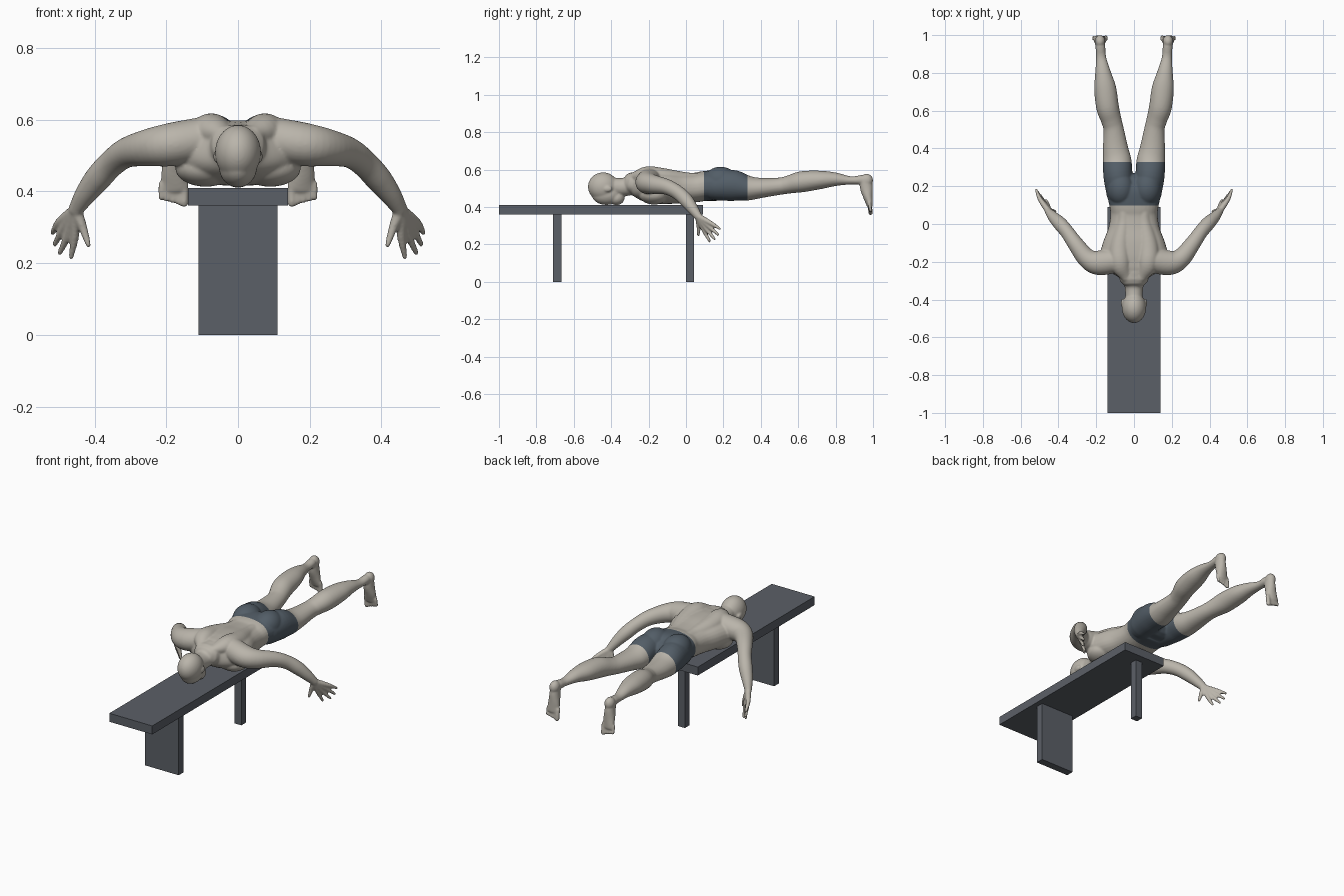
import bpy, bmesh, math
from mathutils import Vector, Matrix

if "Cube" in bpy.data.objects:
    bpy.data.objects.remove(bpy.data.objects["Cube"], do_unlink=True)


def material(name, rgb):
    m = bpy.data.materials.new(name)
    m.use_nodes = True
    m.diffuse_color = (*rgb, 1)
    m.node_tree.nodes["Principled BSDF"].inputs["Base Color"].default_value = (*rgb, 1)
    return m


skin = material("pale skin", (0.49, 0.46, 0.405))
cloth = material("slate cloth", (0.085, 0.11, 0.135))
paint = material("dark grey paint", (0.105, 0.115, 0.135))


def box(name, x, y, z):
    """Box from (low, high) pairs."""
    bm = bmesh.new()
    size = [b - a for a, b in (x, y, z)]
    mid = [(a + b) / 2 for a, b in (x, y, z)]
    bmesh.ops.create_cube(bm, size=1, matrix=Matrix.LocRotScale(Vector(mid), None, Vector(size)))
    me = bpy.data.meshes.new(name)
    bm.to_mesh(me)
    bm.free()
    me.materials.append(paint)
    bpy.context.scene.collection.objects.link(bpy.data.objects.new(name, me))


def blob(bm, centre, radii):
    bmesh.ops.create_icosphere(bm, subdivisions=4, radius=1,
                               matrix=Matrix.LocRotScale(Vector(centre), None, Vector(radii)))


def spline(a, b, c, d, t):
    return 0.5 * (2 * b + (c - a) * t + (2 * a - 5 * b + 4 * c - d) * t * t
                  + (3 * b - a - 3 * c + d) * t ** 3)


def tube(bm, stations, power=1.0, sides=32, steps=5):
    """Smooth closed tube through stations of (x, y, z, half width, half height)."""
    s = [Vector(p) for p in stations]
    s = [2 * s[0] - s[1]] + s + [2 * s[-1] - s[-2]]
    path = [spline(*s[i:i + 4], k / steps) for i in range(len(s) - 3) for k in range(steps)]
    path.append(s[-2])
    pts = [Vector(p[:3]) for p in path]
    rings = []
    last = len(path) - 1
    for i, p in enumerate(path):
        turn = (pts[min(i + 1, last)] - pts[max(i - 1, 0)]).to_track_quat('Y', 'Z')
        # extra shrinking rings round off both ends
        angles = [0]
        if i == 0:
            angles = [-80, -50, -25, 0]
        elif i == last:
            angles = [0, 25, 50, 80]
        for a in map(math.radians, angles):
            ring = []
            for j in range(sides):
                u = 2 * math.pi * j / sides
                c, d = math.cos(u), math.sin(u)
                c = math.copysign(abs(c) ** power, c) * p[3] * math.cos(a)
                d = math.copysign(abs(d) ** power, d) * p[4] * math.cos(a)
                out = min(p[3], p[4]) * math.sin(a)
                ring.append(bm.verts.new(pts[i] + turn @ Vector((c, out, d))))
            rings.append(ring)
    for r, q in zip(rings, rings[1:]):
        for j in range(sides):
            k = (j + 1) % sides
            bm.faces.new((r[j], r[k], q[k], q[j]))
    bm.faces.new(rings[0][::-1])
    bm.faces.new(rings[-1])


# Bench
box("bench_top", (-0.14, 0.14), (-1, 0.09), (0.36, 0.41))
box("bench_front_leg", (-0.11, 0.11), (-0.71, -0.665), (0, 0.36))
box("bench_rear_leg", (-0.022, 0.022), (0, 0.042), (0, 0.36))

bm = bmesh.new()

# Arm
tube(bm, [(0.10, -0.195, 0.545, 0.065, 0.062), (0.19, -0.205, 0.53, 0.065, 0.06),
          (0.25, -0.18, 0.522, 0.052, 0.052), (0.31, -0.105, 0.508, 0.042, 0.042),
          (0.352, -0.045, 0.478, 0.037, 0.038), (0.39, 0, 0.437, 0.037, 0.037),
          (0.425, 0.035, 0.392, 0.03, 0.03), (0.452, 0.065, 0.35, 0.02, 0.022)])

# Fingers and thumb run from the wrist so that they also form the palm
wrist = (0.452, 0.065, 0.35)
for knuckle, tip in [((0.455, 0.095, 0.277), (0.465, 0.126, 0.217)),
                     ((0.473, 0.11, 0.282), (0.497, 0.153, 0.228)),
                     ((0.487, 0.123, 0.296), (0.511, 0.172, 0.252)),
                     ((0.498, 0.132, 0.314), (0.517, 0.18, 0.284)),
                     ((0.432, 0.068, 0.297), (0.417, 0.066, 0.25))]:
    tube(bm, [(*wrist, 0.017, 0.017), (*knuckle, 0.0125, 0.0125), (*tip, 0.0075, 0.0075)], sides=16)

# Back muscle, chest and buttock
tube(bm, [(0.04, -0.28, 0.56, 0.03, 0.025), (0.072, -0.21, 0.567, 0.055, 0.05),
          (0.075, -0.12, 0.555, 0.055, 0.052), (0.055, 0, 0.53, 0.045, 0.055),
          (0.05, 0.08, 0.53, 0.045, 0.052)])
blob(bm, (0.09, -0.17, 0.465), (0.085, 0.08, 0.052))
blob(bm, (0.07, 0.185, 0.54), (0.073, 0.09, 0.075))

# Leg
tube(bm, [(0.07, 0.16, 0.51, 0.075, 0.075), (0.084, 0.25, 0.515, 0.077, 0.083),
          (0.089, 0.33, 0.501, 0.076, 0.067), (0.098, 0.4, 0.502, 0.067, 0.054),
          (0.108, 0.5, 0.511, 0.054, 0.046), (0.12, 0.55, 0.52, 0.054, 0.048),
          (0.14, 0.62, 0.535, 0.06, 0.056), (0.153, 0.72, 0.545, 0.058, 0.049),
          (0.164, 0.8, 0.548, 0.042, 0.036), (0.174, 0.88, 0.542, 0.027, 0.022),
          (0.178, 0.94, 0.545, 0.026, 0.026)])

# Foot hanging down, with toes
blob(bm, (0.18, 0.966, 0.542), (0.028, 0.034, 0.036))
tube(bm, [(0.18, 0.96, 0.54, 0.026, 0.032), (0.18, 0.965, 0.5, 0.028, 0.034),
          (0.18, 0.974, 0.45, 0.034, 0.025), (0.179, 0.982, 0.41, 0.037, 0.016)])
for i in range(5):
    x, r = 0.15 + 0.0158 * i, 0.012 if i == 0 else 0.009
    tube(bm, [(x, 0.98, 0.42, r, r), (x, 0.984, 0.395, r, r),
              (x, 0.987, 0.367 + 0.004 * i, r, r)], sides=16)

# Ear
blob(bm, (0.06, -0.418, 0.497), (0.009, 0.023, 0.016))

# Mirror the limbs to the other side
copy = bmesh.ops.duplicate(bm, geom=bm.verts[:] + bm.edges[:] + bm.faces[:])["geom"]
for v in copy:
    if isinstance(v, bmesh.types.BMVert):
        v.co.x *= -1

# Torso
tube(bm, [(0, -0.28, 0.527, 0.08, 0.06), (0, -0.24, 0.518, 0.14, 0.077),
          (0, -0.18, 0.508, 0.18, 0.09), (0, -0.1, 0.506, 0.165, 0.09),
          (0, -0.02, 0.503, 0.135, 0.083), (0, 0.05, 0.504, 0.125, 0.079),
          (0, 0.1, 0.512, 0.131, 0.08), (0, 0.17, 0.515, 0.145, 0.082),
          (0, 0.2, 0.51, 0.13, 0.07)], power=0.85)

# Neck and head, face down
tube(bm, [(0, -0.4, 0.51, 0.045, 0.048), (0, -0.33, 0.507, 0.05, 0.049),
          (0, -0.26, 0.53, 0.075, 0.06)])
blob(bm, (0, -0.443, 0.508), (0.064, 0.081, 0.077))
blob(bm, (0, -0.425, 0.468), (0.053, 0.08, 0.057))
blob(bm, (0, -0.372, 0.447), (0.042, 0.043, 0.037))

bmesh.ops.recalc_face_normals(bm, faces=bm.faces[:])
rough = bpy.data.meshes.new("figure_parts")
bm.to_mesh(rough)
bm.free()
figure = bpy.data.objects.new("swimmer_body", rough)
bpy.context.scene.collection.objects.link(figure)

# Fuse the parts into one skin and soften the joins
fuse = figure.modifiers.new("fuse", 'REMESH')
fuse.mode = 'VOXEL'
fuse.voxel_size = 0.005
soft = figure.modifiers.new("soften", 'SMOOTH')
soft.factor = 0.5
soft.iterations = 6
graph = bpy.context.evaluated_depsgraph_get()
body = bpy.data.meshes.new_from_object(figure.evaluated_get(graph))
figure.modifiers.clear()
figure.data = body
bpy.data.meshes.remove(rough)
body.name = "swimmer_body"
body.materials.clear()
body.materials.append(skin)
body.materials.append(cloth)

# Shorts: cut clean hems and colour the band between them
waist, hem = 0.097, 0.328
bm = bmesh.new()
bm.from_mesh(body)
for y in (waist, hem):
    bmesh.ops.bisect_plane(bm, geom=bm.verts[:] + bm.edges[:] + bm.faces[:],
                           plane_co=(0, y, 0), plane_no=(0, 1, 0))
for f in bm.faces:
    c = f.calc_center_median()
    f.material_index = int(waist < c.y < hem and abs(c.x) < 0.25)
    f.smooth = True
bm.to_mesh(body)
bm.free()
